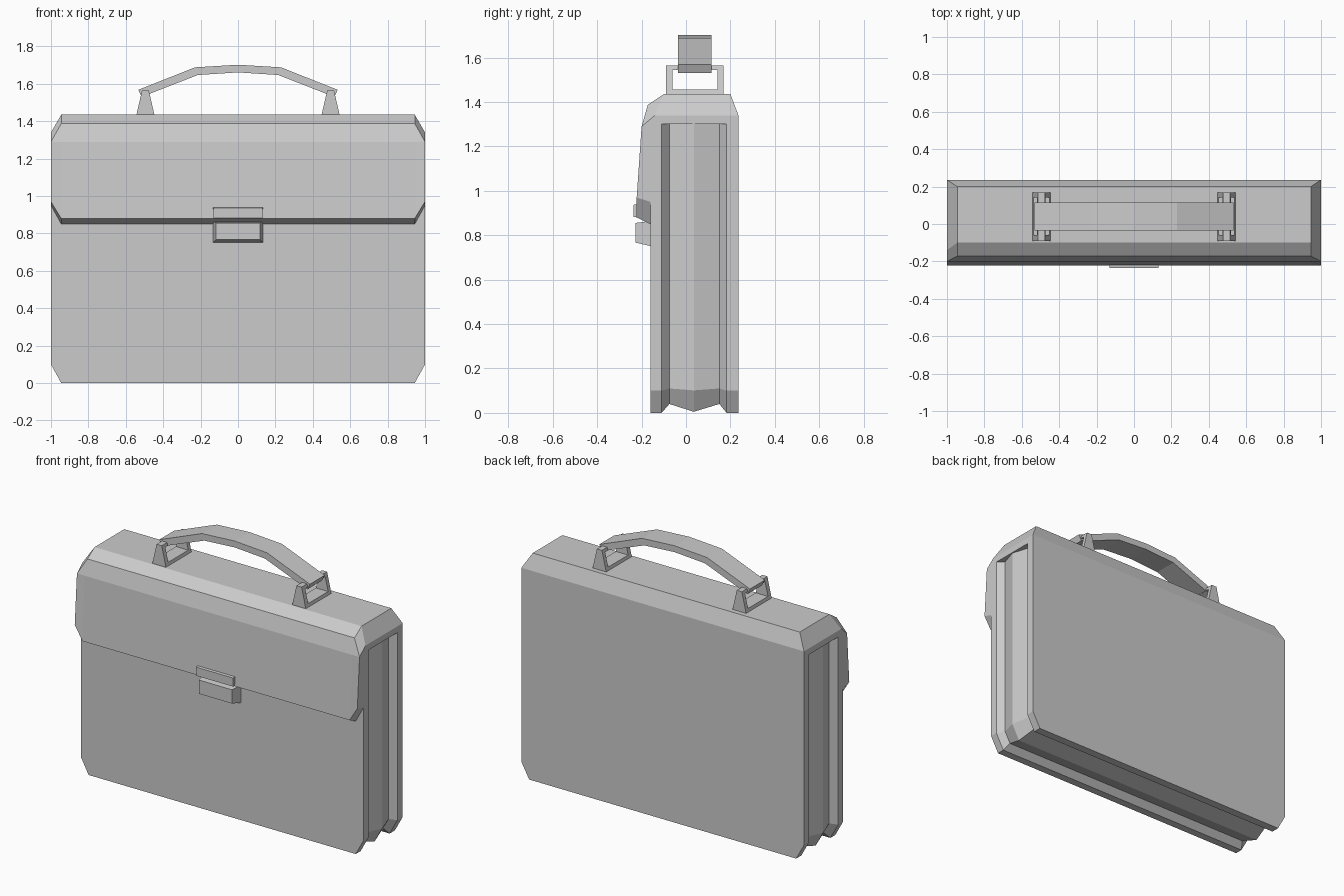
import bpy, bmesh, math

if "Cube" in bpy.data.objects:
    bpy.data.objects.remove(bpy.data.objects["Cube"])


def loft(name, rings, closed=False):
    """Skin a list of equal-length point rings; cap the ends or close into a loop."""
    bm = bmesh.new()
    loops = [[bm.verts.new(p) for p in ring] for ring in rings]
    n = len(loops[0])
    pairs = list(zip(loops, loops[1:]))
    if closed:
        pairs.append((loops[-1], loops[0]))
    for a, b in pairs:
        for i in range(n):
            j = (i + 1) % n
            bm.faces.new((a[i], a[j], b[j], b[i]))
    if not closed:
        bm.faces.new(loops[0])
        bm.faces.new(loops[-1])
    bmesh.ops.remove_doubles(bm, verts=bm.verts, dist=1e-4)
    bmesh.ops.dissolve_degenerate(bm, edges=bm.edges, dist=1e-4)
    bmesh.ops.recalc_face_normals(bm, faces=bm.faces)
    mesh = bpy.data.meshes.new(name)
    bm.to_mesh(mesh)
    bm.free()
    obj = bpy.data.objects.new(name, mesh)
    bpy.context.collection.objects.link(obj)
    return obj


# Case body: chamfered outline, inset by d, lofted front to back to form the bellows
def outline(y, d):
    half = [(1 - d, 1.30), (1 - d, 0.10 + 0.25 * d), (0.945 - 0.59 * d, d)]
    pts = half + [(-x, z) for x, z in reversed(half)]
    return [(x, y, z) for x, z in pts]


stations = [(-0.16, 0), (-0.11, 0), (-0.075, 0.04), (0.035, 0.005),
            (0.15, 0.04), (0.183, 0), (0.236, 0)]
loft("case_body", [outline(y, d) for y, d in stations])

# Lid and front flap: (y, z) profile with smaller end profile for cut corners
end = [(0.236, 1.30), (0.236, 1.34), (0.236, 1.34), (-0.14, 1.34), (-0.20, 1.29),
       (-0.20, 1.29), (-0.222, 0.97), (-0.16, 0.95), (-0.16, 1.30)]
mid = [(0.236, 1.30), (0.236, 1.34), (0.20, 1.435), (-0.10, 1.435), (-0.172, 1.387),
       (-0.20, 1.29), (-0.222, 0.88), (-0.16, 0.85), (-0.16, 1.30)]
loft("lid_flap", [[(x, y, z) for y, z in prof]
                  for x, prof in ((-1, end), (-0.945, mid), (0.945, mid), (1, end))])


# Clasp: two blocks that taper towards the front
def clasp(name, y_back, y_front, back, front):
    rings = []
    for y, (w, z0, z1) in ((y_back, back), (y_front, front)):
        rings.append([(-w, y, z0), (w, y, z0), (w, y, z1), (-w, y, z1)])
    loft(name, rings)


clasp("clasp_plate", -0.20, -0.236, (0.135, 0.878, 0.942), (0.13, 0.882, 0.937))
clasp("clasp_lock", -0.155, -0.228, (0.135, 0.75, 0.865), (0.117, 0.767, 0.855))


# Handle brackets: open rectangular loops, wide at the foot and narrow at the top
def bracket(name, cx):
    def w(z):
        return 0.048 - 0.03 * (z - 1.435) / 0.13
    outer = [(-0.09, 1.435), (0.168, 1.435), (0.168, 1.565), (-0.09, 1.565)]
    inner = [(-0.06, 1.455), (0.142, 1.455), (0.142, 1.545), (-0.06, 1.545)]
    rings = [[(cx + s * w(z), y, z) for y, z in loop]
             for s, loop in ((-1, outer), (1, outer), (1, inner), (-1, inner))]
    loft(name, rings, closed=True)


bracket("bracket_left", -0.495)
bracket("bracket_right", 0.495)

# Handle strap: arched profile extruded across y
top = [(-0.533, 1.568), (-0.23, 1.688), (0, 1.702), (0.23, 1.688), (0.533, 1.568)]
under = [(0.515, 1.53), (0.215, 1.647), (0, 1.661), (-0.215, 1.647), (-0.515, 1.53)]
loft("handle_strap", [[(x, y, z) for x, z in top + under] for y in (-0.035, 0.115)])
